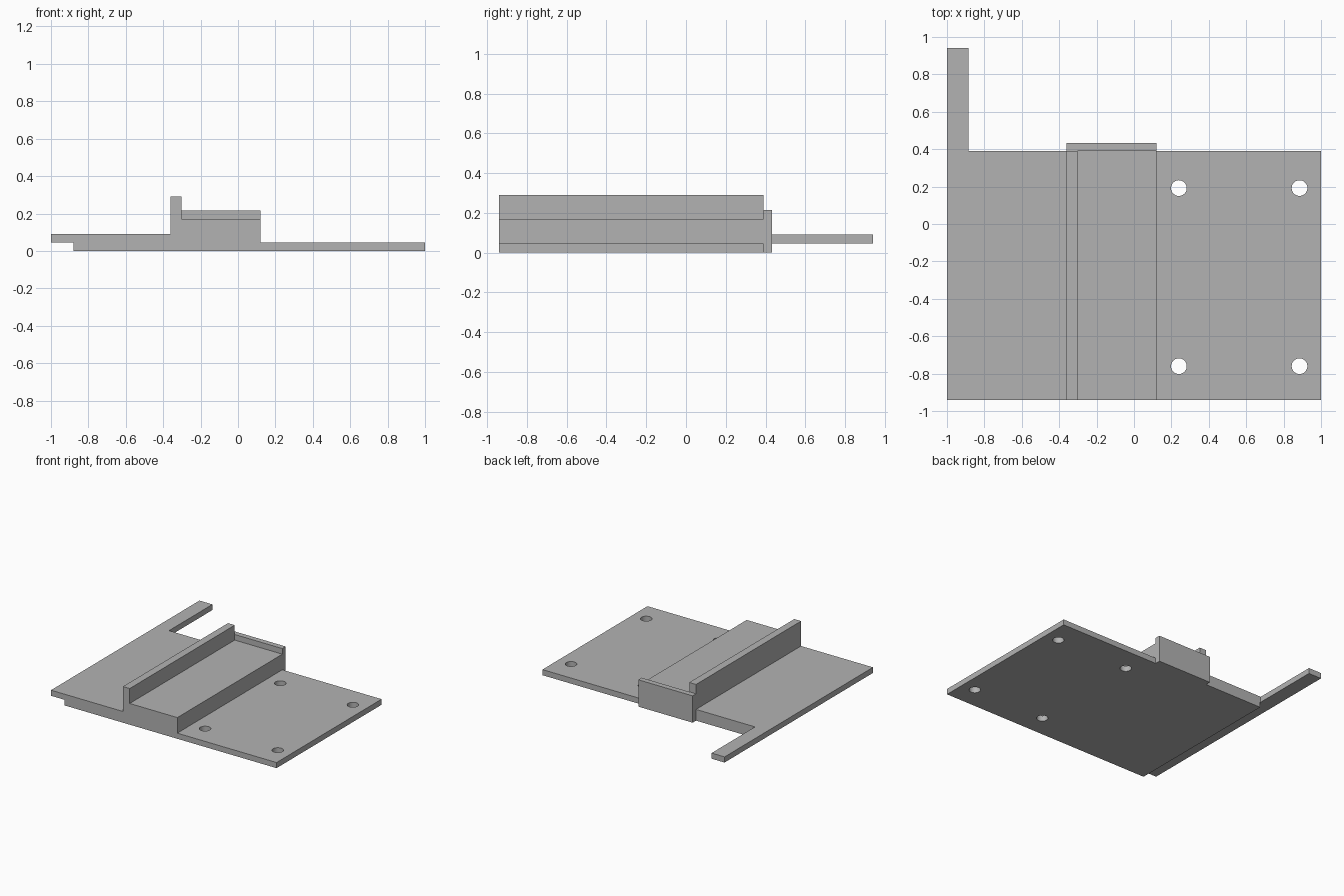
import bpy
import bmesh
from mathutils import Matrix, Vector

cube = bpy.data.objects.get("Cube")
if cube:
    bpy.data.objects.remove(cube, do_unlink=True)

GREY = (0.45, 0.45, 0.45, 1.0)
grey = bpy.data.materials.new("plain grey")
grey.use_nodes = True
grey.diffuse_color = GREY
grey.node_tree.nodes["Principled BSDF"].inputs["Base Color"].default_value = GREY

FRONT, BACK = -0.94, 0.39      # depth of the main body
SHEET = 0.045                  # thickness of one sheet


def make_object(name, bm):
    bmesh.ops.recalc_face_normals(bm, faces=bm.faces)
    mesh = bpy.data.meshes.new(name)
    bm.to_mesh(mesh)
    bm.free()
    mesh.materials.append(grey)
    obj = bpy.data.objects.new(name, mesh)
    bpy.context.collection.objects.link(obj)
    return obj


def extrude_profile(name, points, y0, y1):
    """Sweep an x-z outline along y."""
    bm = bmesh.new()
    face = bm.faces.new([bm.verts.new((x, y0, z)) for x, z in points])
    swept = bmesh.ops.extrude_face_region(bm, geom=[face])["geom"]
    verts = [v for v in swept if isinstance(v, bmesh.types.BMVert)]
    bmesh.ops.translate(bm, verts=verts, vec=(0, y1 - y0, 0))
    return make_object(name, bm)


def rectangle(x0, x1, z0, z1):
    return [(x0, z0), (x1, z0), (x1, z1), (x0, z1)]


# Main body: stepped plate with raised block, upright rib and left-out lip
body = extrude_profile("base_plate", [
    (-0.88, 0), (1, 0), (1, SHEET), (0.12, SHEET), (0.12, 0.17),
    (-0.302, 0.17), (-0.302, 0.29), (-0.362, 0.29), (-0.362, 0.09),
    (-1, 0.09), (-1, SHEET), (-0.88, SHEET)], FRONT, BACK)

# Stop wall closing the back of the raised block
extrude_profile("end_stop", rectangle(-0.362, 0.12, 0, 0.215), BACK, 0.433)

# Narrow arm continuing the overhanging lip backwards
extrude_profile("rear_arm", rectangle(-1, -0.885, SHEET, 0.09), BACK, 0.94)

# Four screw holes
bm = bmesh.new()
for x in (0.24, 0.885):
    for y in (-0.76, 0.192):
        bmesh.ops.create_cone(bm, cap_ends=True, segments=32, radius1=0.042,
                              radius2=0.042, depth=0.2,
                              matrix=Matrix.Translation(Vector((x, y, 0.02))))
cutter = make_object("hole_cutter", bm)
cutter.hide_render = True
cutter.hide_viewport = True

holes = body.modifiers.new("screw_holes", 'BOOLEAN')
holes.operation = 'DIFFERENCE'
holes.solver = 'EXACT'
holes.object = cutter

# Smooth hole walls, keep every edge sharp
bpy.ops.object.select_all(action='DESELECT')
body.select_set(True)
bpy.context.view_layer.objects.active = body
bpy.ops.object.modifier_apply(modifier=holes.name)
bpy.data.objects.remove(cutter, do_unlink=True)
bpy.ops.object.shade_smooth_by_angle()
